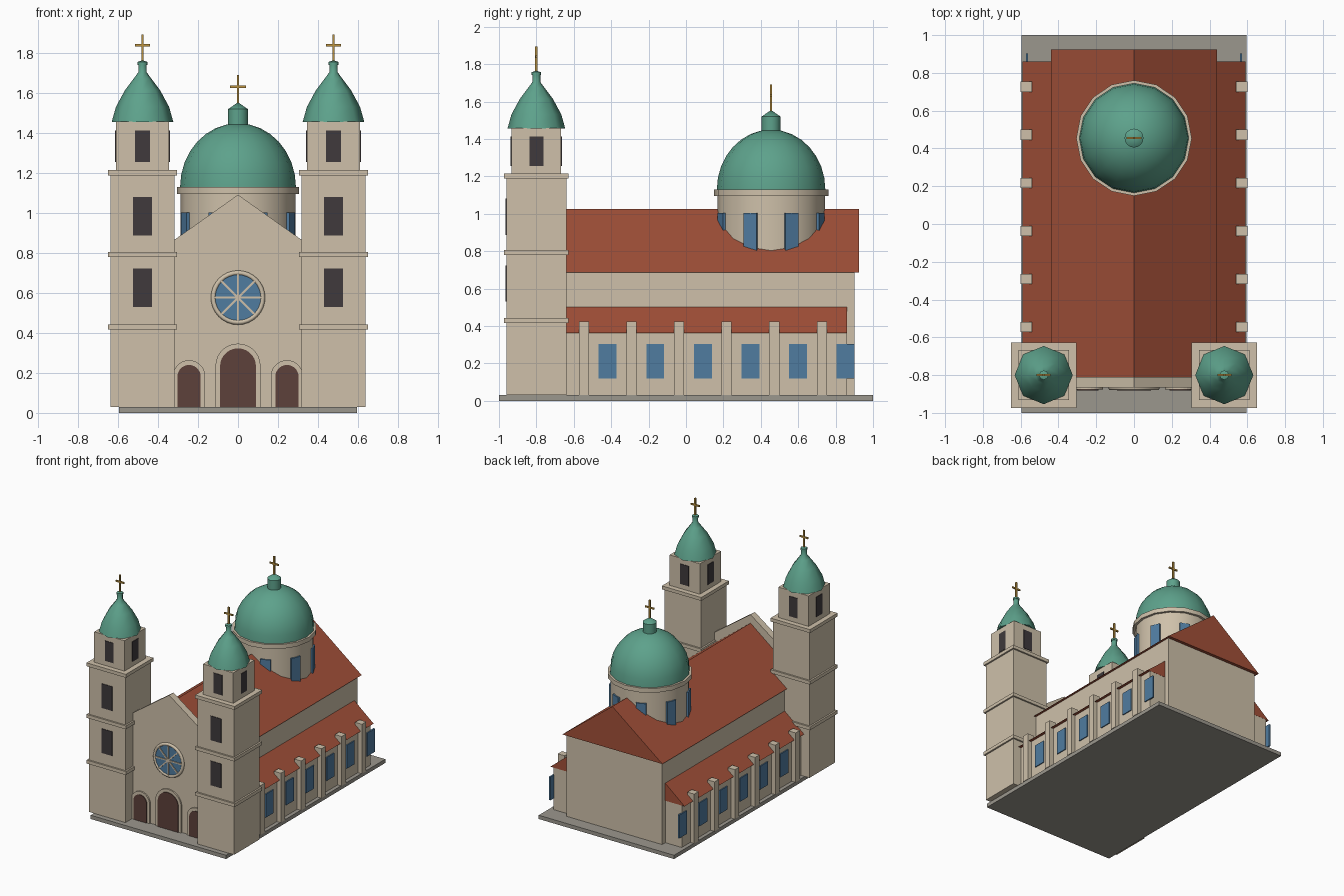
import bpy, bmesh, math
from mathutils import Matrix, Vector

cube = bpy.data.objects.get("Cube")
if cube:
    bpy.data.objects.remove(cube, do_unlink=True)


def material(name, *rgb):
    m = bpy.data.materials.new(name)
    m.use_nodes = True
    m.diffuse_color = (*rgb, 1)
    bsdf = next(n for n in m.node_tree.nodes if n.type == "BSDF_PRINCIPLED")
    bsdf.inputs["Base Color"].default_value = (*rgb, 1)
    return m


STONE = material("pale stone", .62, .53, .40)
TILE = material("red tile", .36, .08, .04)
COPPER = material("green copper", .11, .36, .26)
GLASS = material("blue glass", .08, .20, .35)
WOOD = material("dark wood", .11, .053, .043)
SHADE = material("dark opening", .05, .042, .045)
PAVING = material("grey paving", .33, .31, .27)
GOLD = material("gold", .50, .29, .05)


def finish(name, bm, mat, smooth=None):
    bmesh.ops.recalc_face_normals(bm, faces=bm.faces)
    mesh = bpy.data.meshes.new(name)
    bm.to_mesh(mesh)
    bm.free()
    mesh.materials.append(mat)
    if smooth:
        mesh.shade_smooth()
        mesh.set_sharp_from_angle(angle=math.radians(smooth))
    ob = bpy.data.objects.new(name, mesh)
    bpy.context.collection.objects.link(ob)
    return ob


def box(name, mat, x, y, z, turn=None):
    """Box from (low, high) ranges, optionally moved by a matrix."""
    bm = bmesh.new()
    mid = [(a + b) / 2 for a, b in (x, y, z)]
    size = [b - a for a, b in (x, y, z)]
    bmesh.ops.create_cube(bm, size=1, matrix=Matrix.Translation(mid) @ Matrix.Diagonal((*size, 1)))
    if turn:
        bm.transform(turn)
    return finish(name, bm, mat)


def around(c, half):
    return (c - half, c + half)


def prism(name, mat, points, y0, y1):
    """Outline in x and z, extruded along y."""
    bm = bmesh.new()
    face = bm.faces.new([bm.verts.new((x, y0, z)) for x, z in points])
    out = bmesh.ops.extrude_face_region(bm, geom=[face])
    moved = [v for v in out["geom"] if isinstance(v, bmesh.types.BMVert)]
    bmesh.ops.translate(bm, verts=moved, vec=(0, y1 - y0, 0))
    return finish(name, bm, mat)


def lathe(name, mat, profile, sides, x, y, smooth=50):
    """Profile of (radius, z) turned about a vertical axis."""
    bm = bmesh.new()
    vs = [bm.verts.new((r, 0, z)) for r, z in profile]
    es = [bm.edges.new(p) for p in zip(vs, vs[1:])]
    bmesh.ops.spin(bm, geom=vs + es, cent=(0, 0, 0), axis=(0, 0, 1),
                   angle=math.tau, steps=sides, use_duplicate=False)
    bmesh.ops.remove_doubles(bm, verts=bm.verts, dist=1e-4)
    bm.transform(Matrix.Translation((x, y, 0)))
    return finish(name, bm, mat, smooth)


def arch(cx, half, top, steps=14):
    arc = [(cx + half * math.cos(math.pi * i / steps),
            top - half + half * math.sin(math.pi * i / steps)) for i in range(steps + 1)]
    return [(cx - half, .03), (cx + half, .03)] + arc


def cross(name, x, y, z0, z1, arm_z, arm):
    box(name + "_post", GOLD, around(x, .006), around(y, .006), (z0, z1))
    box(name + "_arm", GOLD, around(x, arm), around(y, .005), around(arm_z, .006))


# Base, nave and its roof
box("base_slab", PAVING, (-.595, .595), (-1, 1), (0, .03))
box("nave_walls", STONE, (-.42, .42), (-.82, .90), (.03, .686))
prism("nave_roof", TILE, [(-.44, .685), (.44, .685), (0, 1.025)], -.815, .925)

# Front wall with gable
prism("front_gable_wall", STONE,
      [(-.33, .03), (.33, .03), (.33, .858), (0, 1.092), (-.33, .858)], -.865, -.81)

# Doors
for label, cx, half, top in (("centre", 0, .09, .323), ("left", .245, .058, .24), ("right", -.245, .058, .24)):
    prism(label + "_door_frame", STONE, arch(cx, half + .023, top + .024), -.876, -.86)
    prism(label + "_door", WOOD, arch(cx, half, top), -.881, -.87)

# Round window
ROSE = Vector((0, -.868, .577))
disc = [(.118 * math.cos(math.tau * i / 32), ROSE.z + .118 * math.sin(math.tau * i / 32)) for i in range(32)]
prism("round_window_glass", GLASS, disc, -.873, -.86)
bpy.ops.mesh.primitive_torus_add(major_radius=.124, minor_radius=.012, major_segments=32,
                                 minor_segments=8, location=ROSE, rotation=(math.pi / 2, 0, 0))
ring = bpy.context.object
ring.name = "round_window_ring"
ring.data.materials.append(STONE)
bpy.ops.object.shade_smooth()
for i in range(4):
    turn = Matrix.Translation(ROSE) @ Matrix.Rotation(i * math.pi / 4, 4, "Y")
    box("round_window_bar", STONE, (-.118, .118), (-.012, 0), (-.005, .005), turn)

# Side aisles with buttresses and windows
for s in (-1, 1):
    def side(a, b):
        return tuple(sorted((s * a, s * b)))
    box("aisle_wall", STONE, side(.40, .565), (-.75, .86), (.03, .366))
    prism("aisle_roof", TILE, [(s * .41, .364), (s * .59, .364), (s * .42, .503)], -.75, .861)
    for k in range(6):
        y = -.546 + .2545 * k
        box("buttress", STONE, side(.54, .60), around(y, .027), (.03, .423))
        box("aisle_window", GLASS, side(.56, .573), around(y + .127, .048), (.12, .305))

# Dome on its drum
DY = .455
lathe("drum", STONE, [(0, .72), (.287, .72), (.287, 1.1), (0, 1.1)], 16, 0, DY)
lathe("drum_cornice", STONE, [(0, 1.095), (.306, 1.095), (.306, 1.13), (0, 1.13)], 16, 0, DY)
curve = [(.29 * math.cos(t), 1.13 + .32 * math.sin(t)) for t in (math.pi / 2 * i / 8 for i in range(8))]
lathe("dome", COPPER, [(0, 1.13)] + curve + [(0, 1.45)], 16, 0, DY)
lathe("lantern", COPPER, [(0, 1.42), (.05, 1.42), (.05, 1.52), (0, 1.555)], 16, 0, DY, 30)
cross("dome_cross", 0, DY, 1.54, 1.692, 1.632, .04)
for k in range(8):
    turn = Matrix.Translation((0, DY, 0)) @ Matrix.Rotation(math.pi / 8 + k * math.pi / 4, 4, "Z")
    box("drum_window", GLASS, (.272, .294), (-.038, .038), (.80, 1.003), turn)

# Bell towers
TY = -.80
CAP = [(0, 1.457), (.154, 1.457), (.133, 1.532), (.088, 1.615), (.045, 1.672),
       (.021, 1.705), (.021, 1.742), (.025, 1.742), (.025, 1.757), (0, 1.765)]
for s in (-1, 1):
    x = s * .478
    box("tower_shaft", STONE, around(x, .16), around(TY, .16), (.03, 1.2))
    for z in (.43, .793, 1.203):
        box("tower_cornice", STONE, around(x, .173), around(TY, .173), around(z, .0135))
    box("belfry", STONE, around(x, .133), around(TY, .133), (1.2, 1.458))
    for z in (.53, .888):
        box("tower_window", SHADE, around(x, .047), (TY - .164, TY - .155), (z, z + .193))
    for k in range(4):
        turn = Matrix.Translation((x, TY, 0)) @ Matrix.Rotation(k * math.pi / 2, 4, "Z")
        box("belfry_opening", SHADE, around(0, .0375), (-.137, -.128), (1.255, 1.414), turn)
    lathe("tower_cap", COPPER, CAP, 8, x, TY)
    cross("tower_cross", x, TY, 1.755, 1.895, 1.84, .037)
